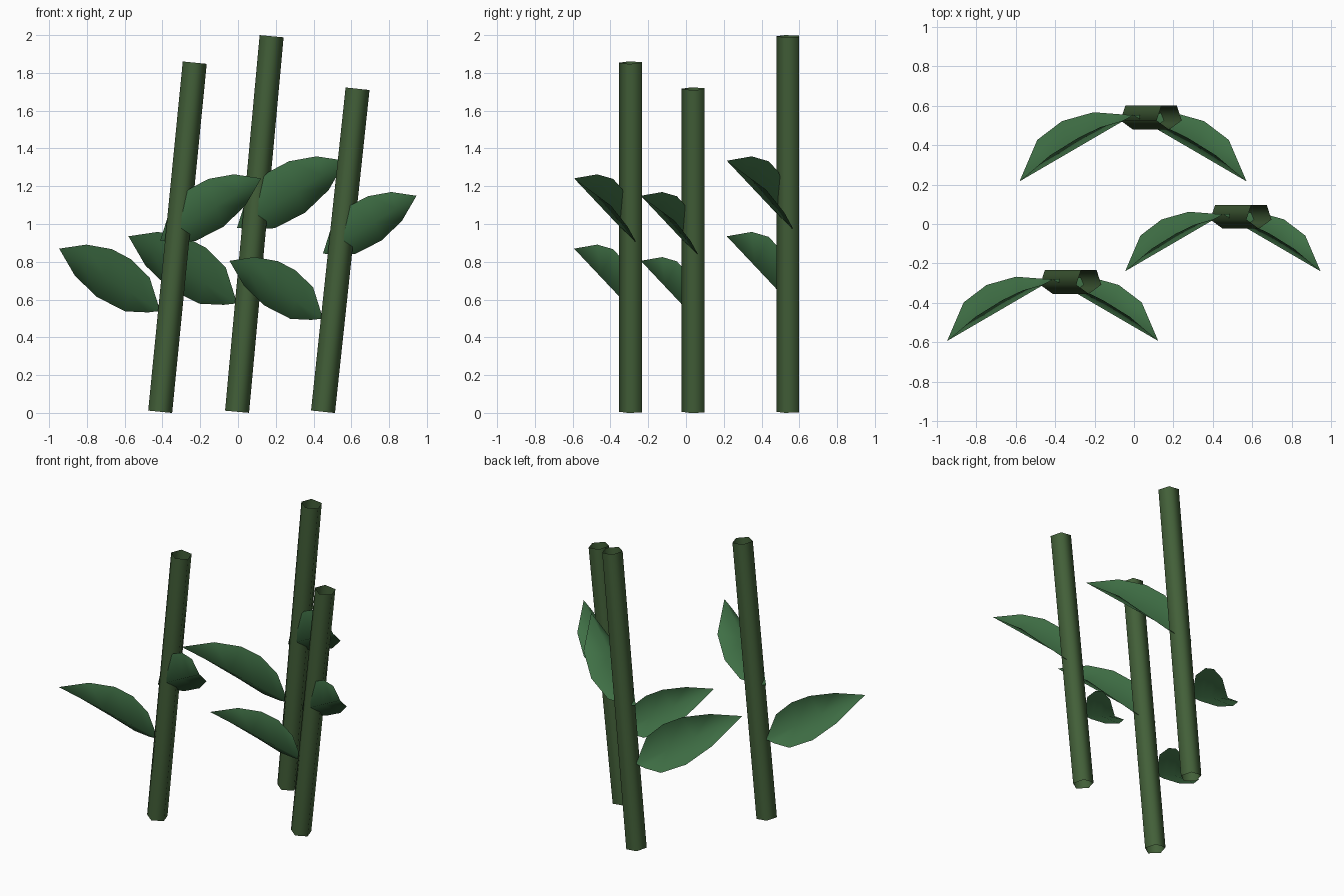
import bpy, math
from mathutils import Vector, Matrix

if "Cube" in bpy.data.objects:
    bpy.data.objects.remove(bpy.data.objects["Cube"])


def material(name, rgb):
    m = bpy.data.materials.new(name)
    m.diffuse_color = (*rgb, 1)
    m.use_nodes = True
    m.node_tree.nodes["Principled BSDF"].inputs["Base Color"].default_value = m.diffuse_color
    return m


STEM_MAT = material("stem_green", (0.055, 0.115, 0.04))
LEAF_MAT = material("leaf_green", (0.05, 0.16, 0.06))

# Leaf on the tallest stem, relative to the stem foot: folded along a straight midrib
BASE, TIP = Vector((0, 0, 0.98)), Vector((0.575, -0.335, 1.335))
RIB_T = [0.1, 0.3, 0.55, 0.78]
UPPER = [(0.06, -0.03, 1.17), (0.165, -0.06, 1.274), (0.275, -0.113, 1.332), (0.42, -0.203, 1.358)]
LOWER = [(0.07, 0.005, 0.972), (0.2, 0.015, 0.978), (0.36, -0.03, 1.06), (0.485, -0.125, 1.18)]


def mesh_object(name, verts, faces, mat, smooth):
    me = bpy.data.meshes.new(name)
    me.from_pydata(verts, [], faces)
    me.materials.append(mat)
    for p in me.polygons:
        p.use_smooth = smooth
    ob = bpy.data.objects.new(name, me)
    bpy.context.collection.objects.link(ob)
    return ob


def stem(name, foot, top, radius=0.067, sides=5):
    # Open five-sided tube, its ends cut square to the lean
    axis = top - foot
    tilt = Matrix.Rotation(math.atan2(axis.x, axis.z), 3, 'Y')
    verts = []
    for end in (foot, top):
        for i in range(sides):
            a = -math.pi / 2 + 2 * math.pi * i / sides
            verts.append(end + tilt @ Vector((radius * math.cos(a), radius * math.sin(a), 0)))
    faces = [(i, (i + 1) % sides, sides + (i + 1) % sides, sides + i) for i in range(sides)]
    return mesh_object(name, verts, faces, STEM_MAT, True)


def leaf(name, foot, scale, side, drop):
    # Rows of upper edge, midrib and lower edge, closed to a point at both ends
    n = len(RIB_T)
    pts = [BASE, TIP]
    for t, up, low in zip(RIB_T, UPPER, LOWER):
        pts += [Vector(up), BASE.lerp(TIP, t), Vector(low)]
    faces = [(0, 3, 2), (0, 4, 3)]
    for i in range(n - 1):
        a, b = 2 + 3 * i, 5 + 3 * i
        faces += [(a, a + 1, b + 1, b), (a + 1, a + 2, b + 2, b + 1)]
    e = 2 + 3 * (n - 1)
    faces += [(e, e + 1, 1), (e + 1, e + 2, 1)]
    verts = [Vector((foot.x + side * p.x * scale, foot.y + p.y * scale, (p.z - drop) * scale))
             for p in pts]
    if side < 0:
        faces = [f[::-1] for f in faces]
    return mesh_object(name, verts, faces, LEAF_MAT, True)


# Three leaning stems, each with a high right leaf and a low left leaf
for label, x, y, height in (("left", -0.412, -0.287, 1.86),
                            ("back", -0.005, 0.545, 2.0),
                            ("right", 0.45, 0.043, 1.722)):
    s = height / 2
    foot = Vector((x, y, 0.006))
    stem(label + "_stem", foot, Vector((x + 0.183, y, height - 0.006)))
    leaf_foot = Vector((x, y + 0.006, 0))
    leaf(label + "_upper_leaf", leaf_foot, s, 1, 0.0)
    leaf(label + "_lower_leaf", leaf_foot, s, -1, 0.4)
